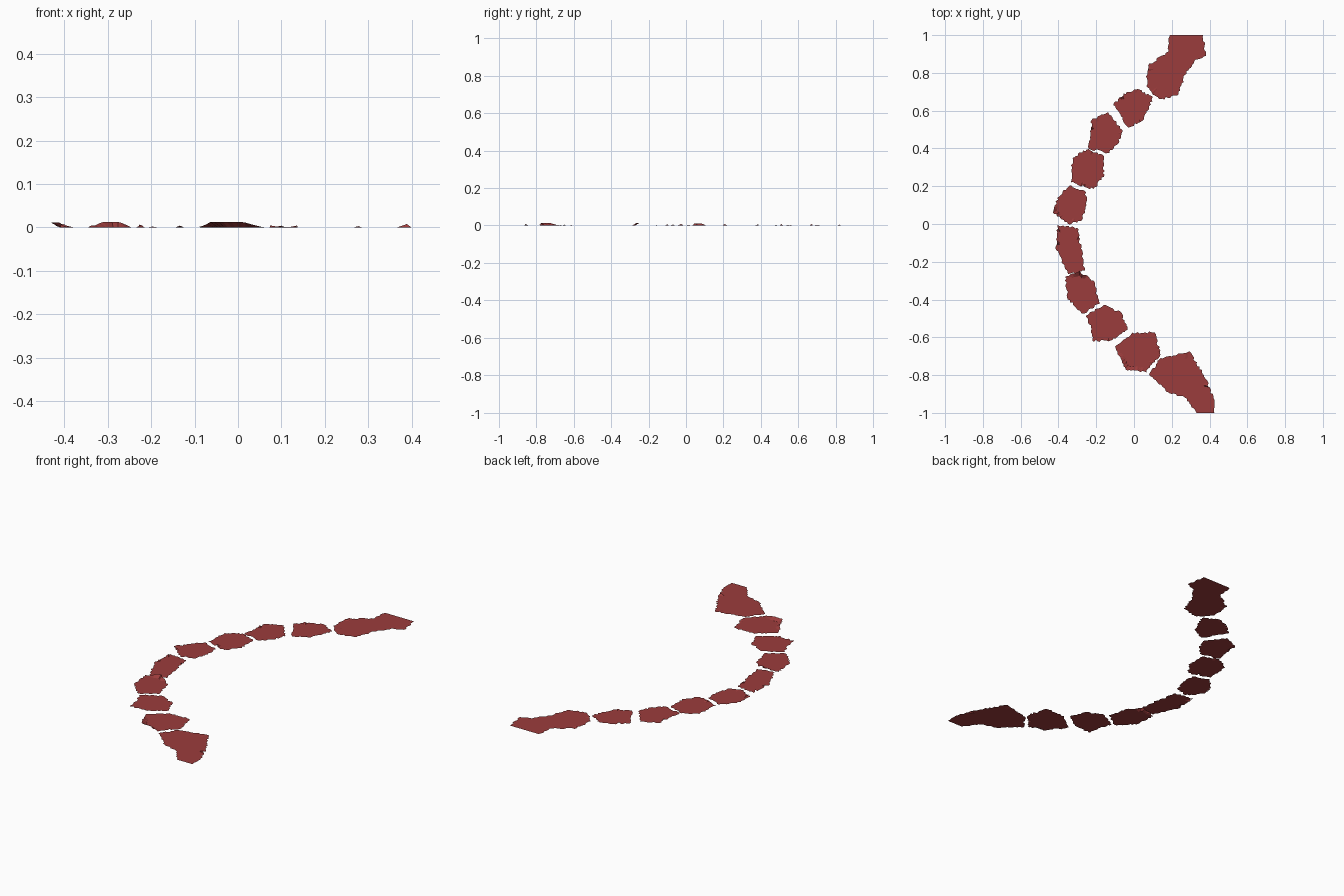
import bpy, bmesh, random
from mathutils import Vector

if "Cube" in bpy.data.objects:
    bpy.data.objects.remove(bpy.data.objects["Cube"])

random.seed(4)
red = bpy.data.materials.new("dark_red")
red.diffuse_color = (0.33, 0.045, 0.045, 1)
red.use_nodes = True
red.node_tree.nodes["Principled BSDF"].inputs["Base Color"].default_value = red.diffuse_color


def flagstone(name, pts, lift=None):
    """Thin flat slab sheet with a ragged rim; lift = (corner, height, radius)."""
    corners = [Vector((x, y, 0)) for x, y in pts]
    rim = []
    for a, b in zip(corners, corners[1:] + corners[:1]):
        d = b - a
        n = max(1, round(d.length / 0.01))
        normal = Vector((-d.y, d.x, 0)).normalized()
        on_border = abs(a.y) == 1 and abs(b.y) == 1
        for i in range(n):
            p = a + d * i / n
            if i and not on_border:
                p += normal * random.uniform(-0.006, 0.006)
                if random.random() < 0.04:
                    p.z = random.uniform(0.002, 0.008)
            if lift:
                near = 1 - (p.xy - Vector(lift[0])).length / lift[2]
                p.z = max(p.z, lift[1] * min(1, max(0, near * 2)))
            rim.append(p)
    centre = sum(rim, Vector()) / len(rim)
    bm = bmesh.new()
    outer = [bm.verts.new(p) for p in rim]
    inner = []
    for p in rim:
        q = p.lerp(centre, 0.2)
        q.z = 0
        inner.append(bm.verts.new(q))
    for i in range(len(rim)):
        j = (i + 1) % len(rim)
        bm.faces.new((outer[i], outer[j], inner[j], inner[i]))
    bm.faces.new(inner)
    # outlines run clockwise, so turn every face upward
    bm.normal_update()
    bmesh.ops.reverse_faces(bm, faces=[f for f in bm.faces if f.normal.z < 0])
    bmesh.ops.triangulate(bm, faces=bm.faces[:])
    mesh = bpy.data.meshes.new(name)
    bm.to_mesh(mesh)
    bm.free()
    mesh.materials.append(red)
    bpy.context.collection.objects.link(bpy.data.objects.new(name, mesh))


# Far end slab, then the chain of stones around the crescent
flagstone("far_end_slab", [(.19, 1), (.365, 1), (.38, .89), (.325, .87), (.27, .79), (.23, .68),
                           (.14, .66), (.10, .685), (.065, .73), (.075, .84), (.18, .91)])
flagstone("stone_1", [(-.11, .63), (-.055, .69), (.02, .715), (.10, .67), (.05, .55), (-.03, .51)])
flagstone("stone_2", [(-.225, .55), (-.135, .59), (-.06, .49), (-.09, .42), (-.14, .375), (-.24, .40)])
flagstone("stone_3", [(-.325, .35), (-.25, .395), (-.16, .36), (-.16, .25), (-.215, .185), (-.335, .22)])
flagstone("stone_4", [(-.34, .205), (-.26, .175), (-.25, .10), (-.275, .02), (-.35, 0), (-.43, .06),
                      (-.405, .14)], ((-.43, .06), .011, .05))
flagstone("stone_5", [(-.405, -.005), (-.30, -.02), (-.28, -.13), (-.26, -.245), (-.35, -.265), (-.415, -.12)])
flagstone("stone_6", [(-.365, -.28), (-.29, -.25), (-.215, -.30), (-.18, -.42), (-.27, -.475), (-.35, -.40)],
          ((-.29, -.25), .013, .05))
flagstone("stone_7", [(-.255, -.485), (-.16, -.43), (-.065, -.47), (-.035, -.56), (-.115, -.615),
                      (-.22, -.62), (-.225, -.555)])
flagstone("stone_8", [(-.10, -.65), (-.01, -.575), (.11, -.575), (.14, -.69), (.065, -.785), (-.045, -.77)],
          ((-.04, -.77), .013, .1))
# Near end slab
flagstone("near_end_slab", [(.08, -.80), (.14, -.71), (.295, -.675), (.37, -.80), (.425, -.93), (.425, -1),
                            (.33, -1), (.27, -.92), (.18, -.89)])
